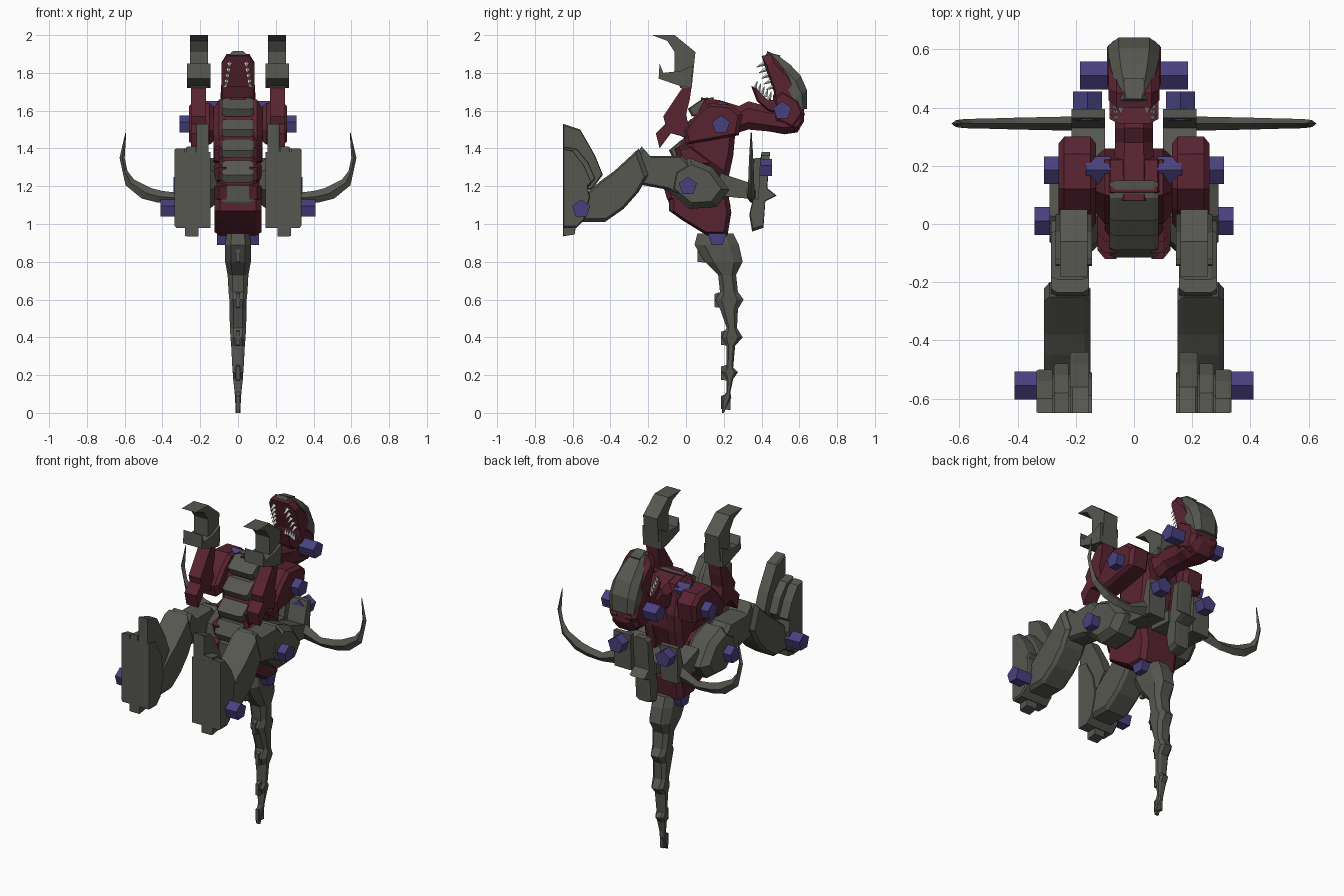
import bpy, bmesh, math
from mathutils import Vector


def material(name, rgb):
    m = bpy.data.materials.new(name)
    m.diffuse_color = (*rgb, 1)
    return m


GREY = material("stone grey", (0.095, 0.095, 0.082))
MAROON = material("dark maroon", (0.10, 0.017, 0.031))
BLUE = material("pin blue", (0.066, 0.052, 0.21))
WHITE = material("tooth white", (0.75, 0.75, 0.70))


def loft(name, rings, mat, mirror=False):
    """Join equal-length rings of points into a closed solid."""
    bm = bmesh.new()
    vs = [[bm.verts.new(p) for p in r] for r in rings]
    n = len(vs[0])
    for a, b in zip(vs, vs[1:]):
        for i in range(n):
            j = (i + 1) % n
            bm.faces.new((a[i], a[j], b[j], b[i]))
    bm.faces.new(vs[0])
    bm.faces.new(vs[-1])
    bmesh.ops.recalc_face_normals(bm, faces=bm.faces)
    me = bpy.data.meshes.new(name)
    bm.to_mesh(me)
    bm.free()
    me.materials.append(mat)
    ob = bpy.data.objects.new(name, me)
    bpy.context.collection.objects.link(ob)
    if mirror:
        ob.modifiers.new("mirror", 'MIRROR').use_mirror_merge = False
    return ob


def plate(name, yz, layers, mat, mirror=False):
    """Side profile spread over x; layers are (x, profile scale)."""
    cy = sum(p[0] for p in yz) / len(yz)
    cz = sum(p[1] for p in yz) / len(yz)
    return loft(name, [[(x, cy + (y - cy) * s, cz + (z - cz) * s) for y, z in yz]
                       for x, s in layers], mat, mirror)


def bevelled(a, b, s=0.85, d=0.02):
    return [(a, s), (a + d, 1), (b - d, 1), (b, s)]


def flat(a, b):
    return [(a, 1), (b, 1)]


def octagon(hw, h, k=0.5):
    return [(hw, h * k), (hw * k, h), (-hw * k, h), (-hw, h * k),
            (-hw, -h * k), (-hw * k, -h), (hw * k, -h), (hw, -h * k)]


def pin(name, y, z, x0, x1, mirror=True, r=0.05):
    pts = [(y + r * math.sin(i * math.tau / 5), z + r * math.cos(i * math.tau / 5)) for i in range(5)]
    plate(name, pts, flat(x0, x1), BLUE, mirror)


# Torso: core, ribbed flanks and pelvis
plate("torso_core", [(.11, 1.67), (.03, 1.52), (-.05, 1.40), (-.07, 1.2), (-.05, 1.05), (.12, .96),
                     (.22, .96), (.235, 1.1), (.20, 1.23), (.25, 1.37), (.25, 1.5), (.22, 1.64)],
      bevelled(-.10, .10, .9), MAROON)
plate("chest_flank", [(.10, 1.66), (.0, 1.47), (.0, 1.38), (.22, 1.22), (.25, 1.36), (.26, 1.47), (.22, 1.63)],
      [(.05, 1), (.10, 1), (.13, .75)], MAROON, True)
for i, (y, z) in enumerate([(-.01, 1.40), (-.05, 1.30), (-.07, 1.20)]):
    plate(f"side_rib_{i + 1}", [(y - .05, z), (y - .03, z - .07), (y + .12, z - .09), (y + .25, z - .07), (y + .22, z - .02), (y + .08, z + .03)],
          [(.06, 1), (.10, 1), (.125, .8)], MAROON, True)
plate("pelvis", [(-.09, 1.16), (-.09, 1.07), (-.02, 1.02), (.11, .94), (.22, .94), (.24, 1.06), (.22, 1.18)],
      bevelled(-.125, .125, .85, .03), MAROON)

# Stepped front armour
front = [(.10, 1.67), (.035, 1.56), (-.015, 1.45), (-.065, 1.34), (-.09, 1.21), (-.07, 1.07)]
for i, (a, b) in enumerate(zip(front, front[1:])):
    (y0, z0), (y1, z1) = a, b
    plate(f"chest_plate_{i + 1}", [(y0 + .05, z0), (y0 - .01, z0 - .005), (y1 - .025, z1 + .05), (y1 - .005, z1 + .01), (y1 + .07, z1 + .02)],
          [(-.085, .85), (-.065, 1), (.065, 1), (.085, .85)], GREY)

# Neck running back to the head
neck = [(.08, 1.57, .07, .10), (.18, 1.565, .07, .09), (.28, 1.555, .065, .07), (.33, 1.575, .065, .075),
        (.44, 1.555, .07, .065), (.52, 1.545, .09, .07), (.59, 1.55, .085, .065), (.625, 1.58, .06, .035)]
loft("neck", [[(a, y, z + b) for a, b in octagon(hw, h)] for y, z, hw, h in neck], MAROON)

# Head: jaws, crown and teeth
plate("upper_jaw", [(.40, 1.89), (.43, 1.80), (.465, 1.70), (.47, 1.58), (.54, 1.50), (.62, 1.58), (.60, 1.70), (.55, 1.80), (.45, 1.90)],
      [(-.088, .75), (-.06, 1), (.06, 1), (.088, .75)], MAROON)
plate("lower_jaw", [(.345, 1.73), (.365, 1.725), (.43, 1.66), (.52, 1.65), (.52, 1.57), (.44, 1.595), (.375, 1.65)],
      bevelled(-.085, .085, .8, .03), MAROON)
plate("jaw_hinge", [(.46, 1.68), (.50, 1.72), (.60, 1.66), (.63, 1.58), (.57, 1.49), (.47, 1.54)],
      [(.03, 1), (.07, 1), (.093, .75)], MAROON, True)
crown = [(.43, 1.915, .045, .42, 1.875), (.49, 1.89, .06, .46, 1.82), (.55, 1.845, .078, .50, 1.76),
         (.605, 1.79, .088, .54, 1.71), (.64, 1.71, .09, .57, 1.66), (.64, 1.61, .08, .59, 1.60)]
loft("crown", [[(-w, yi, zi), (-w, yo * .6 + yi * .4, zo * .6 + zi * .4), (-w * .6, yo, zo), (w * .6, yo, zo),
                (w, yo * .6 + yi * .4, zo * .6 + zi * .4), (w, yi, zi)] for yo, zo, w, yi, zi in crown], GREY)
plate("snout_ridge", [(.42, 1.89), (.43, 1.91), (.50, 1.892), (.49, 1.86)], flat(-.035, .035), GREY)


def tooth(name, x, y, z, ty, tz, r):
    d = Vector((0, ty, tz)).normalized()
    u = Vector((0, -d.z, d.y))
    ring = [Vector((x, y, z)) + Vector((r * a, 0, 0)) + u * (r * b) for a, b in ((1, 0), (0, 1), (-1, 0), (0, -1))]
    tip = Vector((x, y + ty, z + tz))
    loft(name, [ring, [tip + (p - Vector((x, y, z))) * .1 for p in ring]], WHITE, True)


for i in range(5):
    t = i / 4
    tooth(f"upper_tooth_{i + 1}", .045 + .02 * t, .415 + .05 * t, 1.85 - .12 * t, -.042, -.02, .013)
    tooth(f"lower_tooth_{i + 1}", .062 + .006 * t, .365 + .075 * t, 1.715 - .055 * t, .012, .042, .011)

# Arms and raised claws
plate("upper_arm", [(.30, 1.58), (.28, 1.47), (.12, 1.44), (.0, 1.42), (-.02, 1.49), (.05, 1.58), (.12, 1.64), (.24, 1.63)],
      bevelled(.13, .26, .85), MAROON, True)
plate("forearm", [(.03, 1.73), (-.02, 1.72), (-.12, 1.57), (-.11, 1.53), (-.16, 1.48), (-.14, 1.40), (-.08, 1.48), (.03, 1.45), (.0, 1.58), (.02, 1.66)],
      flat(.17, .25), MAROON, True)
plate("hooked_claw", [(-.18, 2.0), (-.06, 2.0), (.05, 1.91), (.03, 1.72), (-.03, 1.72), (-.06, 1.79), (-.06, 1.91), (-.10, 1.97)],
      flat(.16, .255), GREY, True)
plate("lower_claw", [(-.14, 1.85), (-.12, 1.80), (-.03, 1.81), (.035, 1.84), (.03, 1.72), (-.03, 1.73), (-.145, 1.77)],
      flat(.145, .27), GREY, True)

# Legs
plate("hip", [(-.10, 1.18), (-.08, 1.29), (.02, 1.35), (.14, 1.30), (.23, 1.18), (.16, 1.09), (.02, 1.08)],
      bevelled(.11, .29, .75, .04), GREY, True)
plate("thigh", [(-.26, 1.37), (-.235, 1.41), (-.19, 1.36), (-.02, 1.36), (.06, 1.28), (.02, 1.12), (-.09, 1.18), (-.25, 1.21)],
      bevelled(.155, .285, .88), GREY, True)
plate("shin", [(-.45, 1.23), (-.38, 1.28), (-.25, 1.40), (-.20, 1.26), (-.25, 1.17), (-.33, 1.08), (-.43, 1.01), (-.57, 1.01), (-.60, 1.10)],
      bevelled(.15, .31, .88), GREY, True)


def foot_part(name, yz, a, b):
    plate(name, yz, [(a, 1), (b - .008, 1), (b, .95)], GREY, True)


foot_part("foot_base", [(-.65, .98), (-.65, 1.38), (-.59, 1.37), (-.53, 1.26), (-.51, 1.14), (-.54, 1.02), (-.58, .98)], .145, .335)
foot_part("inner_toe", [(-.65, 1.2), (-.65, 1.53), (-.56, 1.50), (-.48, 1.36), (-.44, 1.26), (-.50, 1.18)], .155, .22)
foot_part("middle_toe", [(-.65, 1.2), (-.65, 1.41), (-.58, 1.40), (-.52, 1.33), (-.48, 1.24), (-.53, 1.18)], .225, .275)
foot_part("outer_toe", [(-.65, 1.2), (-.65, 1.40), (-.60, 1.39), (-.54, 1.31), (-.50, 1.22), (-.54, 1.18)], .28, .335)
foot_part("heel_spur", [(-.65, .935), (-.65, 1.0), (-.58, 1.0), (-.59, .945)], .21, .28)

# Segmented tail: height, rear edge, front edge, half width
tail = [(.95, .06, .25, .06), (.89, .045, .28, .07), (.80, .10, .30, .068), (.73, .17, .265, .055), (.64, .18, .275, .05),
        (.60, .155, .305, .046), (.55, .18, .275, .045), (.45, .215, .27, .043), (.40, .19, .30, .04), (.355, .215, .26, .036),
        (.24, .215, .25, .03), (.215, .19, .275, .028), (.18, .215, .25, .026), (.11, .215, .235, .018),
        (.08, .19, .24, .016), (.0, .19, .20, .012)]
loft("tail", [[(a, (f + b) / 2 + c, z) for a, c in octagon(w, (b - f) / 2, .55)] for z, f, b, w in tail], GREY)
for i, (z, y) in enumerate([(.84, .06), (.60, .15), (.40, .185), (.215, .185), (.06, .185)]):
    plate(f"tail_spine_{i + 1}", [(y, z - .04), (y, z + .03), (y + .05, z + .045), (y + .05, z - .045)], flat(-.01, .01), GREY)

# Back pack and its mounts
plate("back_pack", [(.40, 1.38), (.445, 1.38), (.43, 1.19), (.48, 1.15), (.42, 1.12), (.41, .98), (.35, .96), (.335, 1.05), (.37, 1.2)],
      bevelled(-.05, .05, .92), GREY)
plate("pack_strut", [(.20, 1.15), (.20, 1.22), (.37, 1.21), (.37, 1.14)], flat(-.06, .06), GREY)
plate("horn_mount", [(.18, 1.15), (.18, 1.27), (.33, 1.22), (.365, 1.35), (.395, 1.35), (.385, 1.13), (.26, 1.14)],
      flat(.10, .215), GREY, True)
ring = [(.16 + .052 * math.sin(i * math.tau / 5), 1.295 + .05 * math.cos(i * math.tau / 5)) for i in range(5)]
loft("back_pin", [[(x, y, z) for x, z in ring] for y in (.355, .455)], BLUE, True)

# Curved side horns: outer edge and inner edge in x and z
horn = [(.18, 1.13, .18, 1.24, .025), (.33, 1.11, .32, 1.165, .022), (.43, 1.115, .40, 1.175, .02), (.51, 1.135, .46, 1.19, .018),
        (.595, 1.205, .55, 1.235, .016), (.612, 1.28, .585, 1.28, .014), (.627, 1.35, .60, 1.35, .011), (.596, 1.485, .592, 1.48, .003)]
loft("side_horn", [[(xo, .345, zo), ((xo + xi) / 2, .345 + t, (zo + zi) / 2), (xi, .345, zi), ((xo + xi) / 2, .345 - t, (zo + zi) / 2)]
                   for xo, zo, xi, zi, t in horn], GREY, True)

# Joint pins
pin("head_pin", .51, 1.60, .06, .185)
pin("shoulder_pin", .185, 1.525, .22, .31)
pin("inner_shoulder_pin", .185, 1.60, .08, .165)
pin("hip_pin", .01, 1.20, .25, .342)
pin("ankle_pin", -.555, 1.08, .30, .41)
pin("tail_pin", .165, .93, -.11, .11, False)
